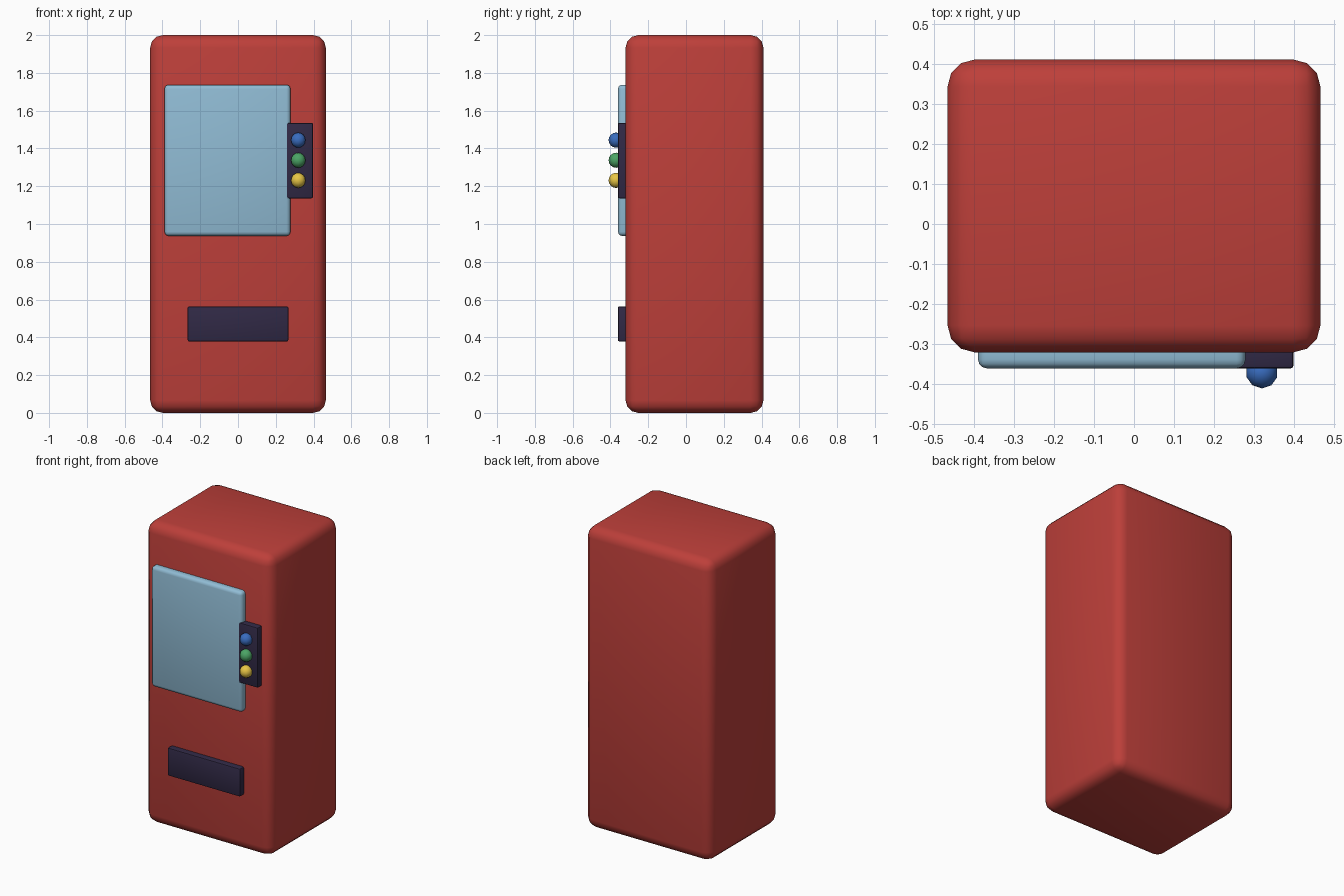
import bpy, math

if "Cube" in bpy.data.objects:
    bpy.data.objects.remove(bpy.data.objects["Cube"])


def paint(obj, name, rgb):
    mat = bpy.data.materials.get(name) or bpy.data.materials.new(name)
    mat.diffuse_color = (*rgb, 1)
    mat.use_nodes = True
    mat.node_tree.nodes["Principled BSDF"].inputs["Base Color"].default_value = mat.diffuse_color
    obj.data.materials.append(mat)


def rounded_box(name, x, y, z, bevel, segments, colour, rgb):
    """Bevelled box spanning the given (min, max) ranges."""
    bpy.ops.mesh.primitive_cube_add(
        size=1, location=[(a + b) / 2 for a, b in (x, y, z)])
    obj = bpy.context.object
    obj.name = name
    obj.scale = [b - a for a, b in (x, y, z)]
    bpy.ops.object.transform_apply(location=False, rotation=False, scale=True)
    mod = obj.modifiers.new("Bevel", "BEVEL")
    mod.width, mod.segments = bevel, segments
    bpy.ops.object.modifier_apply(modifier=mod.name)
    bpy.ops.object.shade_smooth_by_angle(angle=math.radians(40))
    paint(obj, colour, rgb)


DARK = (0.03, 0.022, 0.06)

# Cabinet
rounded_box("cabinet", (-0.465, 0.465), (-0.32, 0.41), (0, 2),
            0.067, 3, "red", (0.51, 0.05, 0.042))

# Display window
rounded_box("display_window", (-0.389, 0.278), (-0.36, -0.28), (0.937, 1.737),
            0.022, 3, "glass_blue", (0.28, 0.5, 0.66))

# Control panel and collection slot
rounded_box("control_panel", (0.255, 0.398), (-0.361, -0.28), (1.136, 1.536),
            0.009, 2, "dark", DARK)
rounded_box("collection_slot", (-0.267, 0.267), (-0.361, -0.28), (0.378, 0.564),
            0.009, 2, "dark", DARK)

# Buttons
for i, (colour, rgb) in enumerate((("yellow", (0.8, 0.56, 0.06)),
                                   ("green", (0.07, 0.37, 0.13)),
                                   ("blue", (0.04, 0.15, 0.52)))):
    bpy.ops.mesh.primitive_uv_sphere_add(
        segments=10, ring_count=8, radius=0.04,
        location=(0.319, -0.37, 1.231 + i * 0.1065))
    button = bpy.context.object
    button.name = colour + "_button"
    bpy.ops.object.shade_smooth()
    paint(button, colour, rgb)
